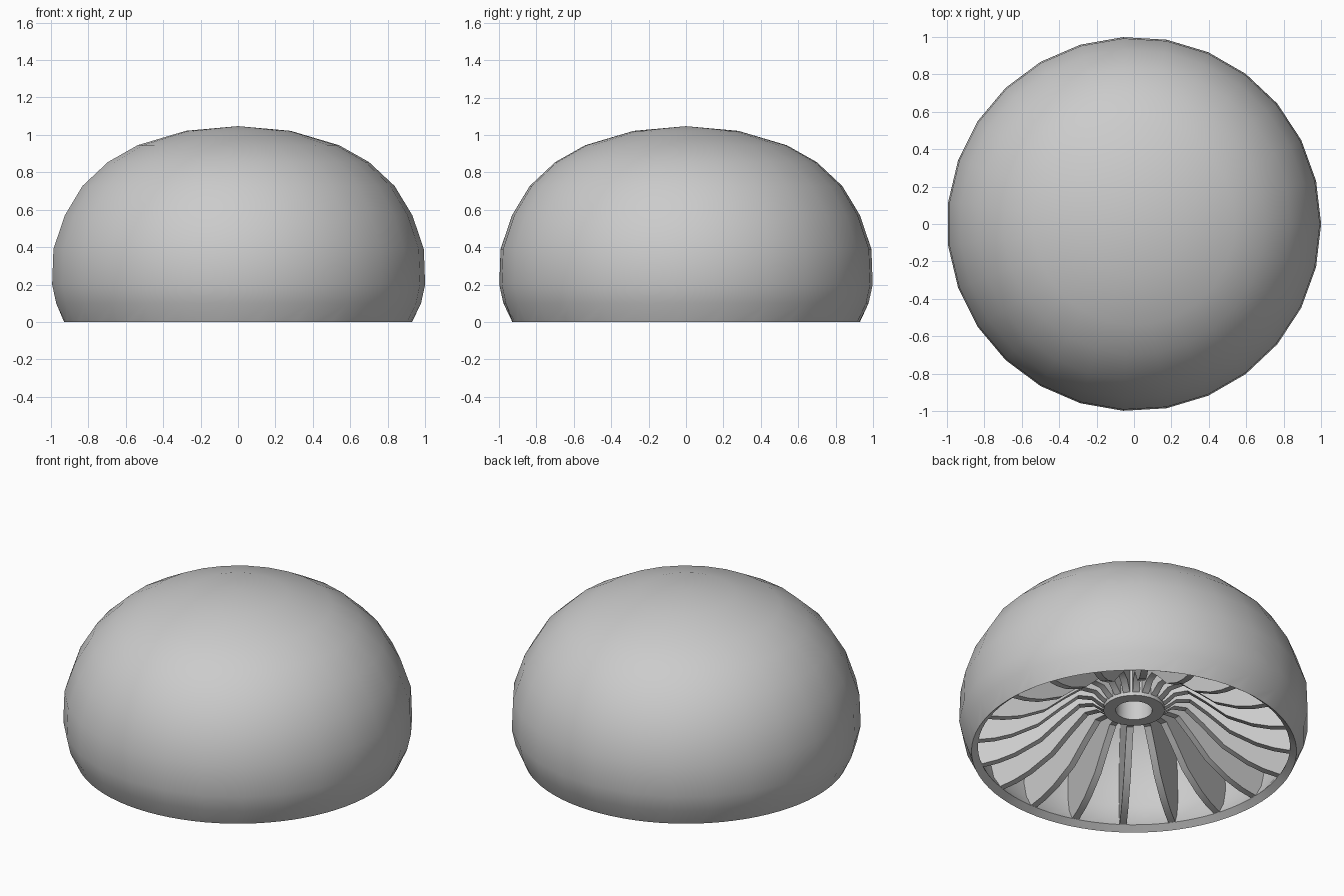
import bpy, bmesh, math
from mathutils import Matrix

cube = bpy.data.objects.get("Cube")
if cube:
    bpy.data.objects.remove(cube, do_unlink=True)

grey = bpy.data.materials.new("light_grey")
grey.use_nodes = True
grey.diffuse_color = (0.6, 0.6, 0.6, 1)
grey.node_tree.nodes["Principled BSDF"].inputs["Base Color"].default_value = (0.6, 0.6, 0.6, 1)

SIDES = 27
GILLS = 20
RIM = 0.93

# Outer dome outline as (radius, height), from the rim to the apex
DOME = [(RIM, 0), (0.978, 0.1), (1.0, 0.2), (0.993, 0.39), (0.932, 0.57), (0.837, 0.727),
        (0.7, 0.855), (0.54, 0.945), (0.28, 1.022), (0, 1.047)]


def inset(scale):
    """Dome outline shrunk towards the inside, with its lower edge a little above the rim."""
    return [(r * scale, 0.2 + (z - 0.2) * scale if i else 0.03)
            for i, (r, z) in enumerate(DOME)]


def lathe(outline, closed=False):
    bm = bmesh.new()
    verts = [bm.verts.new((r, 0, z)) for r, z in outline]
    pairs = list(zip(verts, verts[1:]))
    if closed:
        pairs.append((verts[-1], verts[0]))
    edges = [bm.edges.new(p) for p in pairs]
    bmesh.ops.spin(bm, geom=verts + edges, cent=(0, 0, 0), axis=(0, 0, 1),
                   angle=math.tau, steps=SIDES)
    bmesh.ops.remove_doubles(bm, verts=bm.verts, dist=0.0001)
    return bm


def finish(bm, name):
    bmesh.ops.recalc_face_normals(bm, faces=bm.faces)
    mesh = bpy.data.meshes.new(name)
    bm.to_mesh(mesh)
    bm.free()
    mesh.materials.append(grey)
    mesh.shade_smooth()
    mesh.set_sharp_from_angle(angle=math.radians(40))
    obj = bpy.data.objects.new(name, mesh)
    bpy.context.collection.objects.link(obj)


# Thin domed cap, outer skin joined to inner skin by a bevelled rim
bm = lathe(DOME[::-1] + inset(0.96))

# Round off the rim with extra points between the main sides
for height, radius in ((0, RIM), (0.03, RIM * 0.96)):
    ring = [e for e in bm.edges if all(abs(v.co.z - height) < 0.001 for v in e.verts)]
    bmesh.ops.subdivide_edges(bm, edges=ring, cuts=2)
    for v in bm.verts:
        if abs(v.co.z - height) < 0.001:
            v.co.xy = v.co.xy.normalized() * radius
finish(bm, "cap")

# Hollow stem socket hanging from the inside of the cap
socket = lathe([(0.105, 0.27), (0.175, 0.27), (0.175, 1.0), (0.105, 1.0)], closed=True)
finish(socket, "stem_socket")

# Gills: upright radial plates whose lower edge rises inwards, then dips to the socket
LOWER = [(0.15, 0.28), (0.19, 0.3), (0.24, 0.34), (0.32, 0.345), (0.42, 0.265),
         (0.55, 0.15), (0.7, 0.075), (0.8, 0.045), (0.9, 0.03)]
upper = [p for p in inset(0.97)[1:] if p[0] > 0.2]
gill_outline = LOWER + upper + [(0.15, 1.0)]
bm = bmesh.new()
for i in range(GILLS):
    verts = [bm.verts.new((r, -0.02, z)) for r, z in gill_outline]
    face = bm.faces.new(verts)
    extruded = bmesh.ops.extrude_face_region(bm, geom=[face], use_keep_orig=True)
    far = [v for v in extruded["geom"] if isinstance(v, bmesh.types.BMVert)]
    bmesh.ops.translate(bm, verts=far, vec=(0, 0.04, 0))
    turn = Matrix.Rotation(i * math.tau / GILLS, 4, 'Z')
    bmesh.ops.transform(bm, matrix=turn, verts=verts + far)
finish(bm, "gills")
